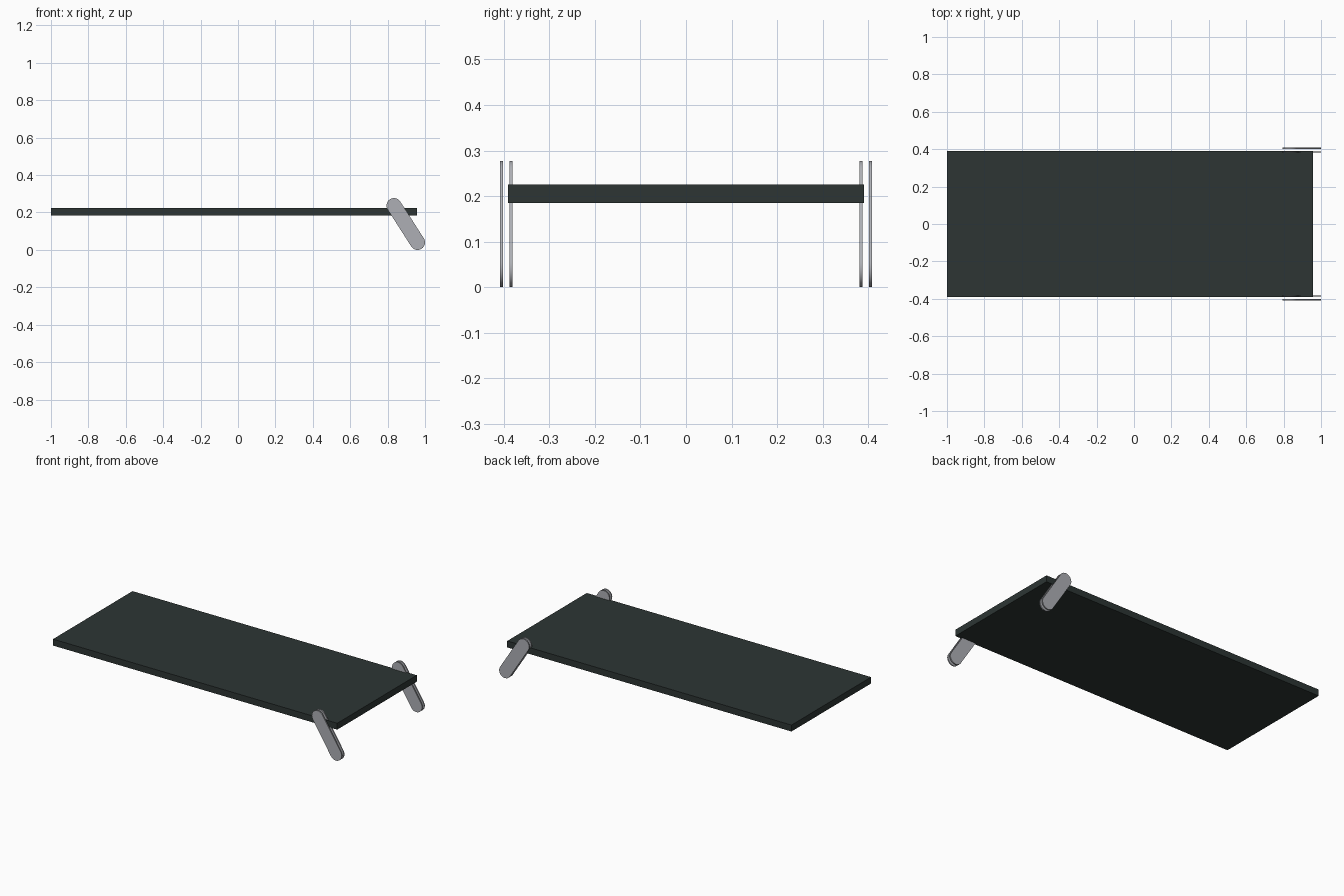
import bpy, bmesh, math
from mathutils import Vector

cube = bpy.data.objects.get("Cube")
if cube:
    bpy.data.objects.remove(cube, do_unlink=True)


def material(name, color):
    m = bpy.data.materials.new(name)
    m.use_nodes = True
    m.diffuse_color = color
    m.node_tree.nodes["Principled BSDF"].inputs["Base Color"].default_value = color
    return m


def finish(name, bm, mat):
    bmesh.ops.recalc_face_normals(bm, faces=bm.faces)
    mesh = bpy.data.meshes.new(name)
    bm.to_mesh(mesh)
    bm.free()
    mesh.materials.append(mat)
    ob = bpy.data.objects.new(name, mesh)
    bpy.context.collection.objects.link(ob)
    return ob


def box(name, lo, hi, mat):
    bm = bmesh.new()
    bmesh.ops.create_cube(bm, size=1)
    for v in bm.verts:
        v.co = [l + (c + 0.5) * (h - l) for c, l, h in zip(v.co, lo, hi)]
    return finish(name, bm, mat)


def link_plate(name, top, bottom, radius, y0, y1, mat, steps=16):
    """Thin bar with round ends, running between two centres in the xz plane."""
    bm = bmesh.new()
    axis = math.atan2(top[1] - bottom[1], top[0] - bottom[0])
    verts = []
    for (cx, cz), start in ((top, axis - math.pi / 2), (bottom, axis + math.pi / 2)):
        for i in range(steps + 1):
            a = start + math.pi * i / steps
            verts.append(bm.verts.new((cx + radius * math.cos(a), y0, cz + radius * math.sin(a))))
    face = bm.faces.new(verts)
    ext = bmesh.ops.extrude_face_region(bm, geom=[face], use_keep_orig=True)
    moved = [g for g in ext["geom"] if isinstance(g, bmesh.types.BMVert)]
    bmesh.ops.translate(bm, verts=moved, vec=Vector((0, y1 - y0, 0)))
    ob = finish(name, bm, mat)
    bpy.ops.object.select_all(action='DESELECT')
    ob.select_set(True)
    bpy.context.view_layer.objects.active = ob
    bpy.ops.object.shade_smooth_by_angle(angle=math.radians(30))
    return ob


board_mat = material("dark slate", (0.026, 0.036, 0.034, 1))
metal_mat = material("grey metal", (0.42, 0.43, 0.46, 1))

# Flat board
box("board", (-1.0, -0.391, 0.185), (0.957, 0.391, 0.225), board_mat)

# Pair of slanted link plates on each side: one outside, one set into the edge
for side, s in (("left", 1), ("right", -1)):
    for place, inner, outer in (("outer", 0.402, 0.409), ("inner", 0.381, 0.388)):
        link_plate(f"{side}_{place}_link", (0.834, 0.237), (0.96, 0.04), 0.04,
                   s * inner, s * outer, metal_mat)
